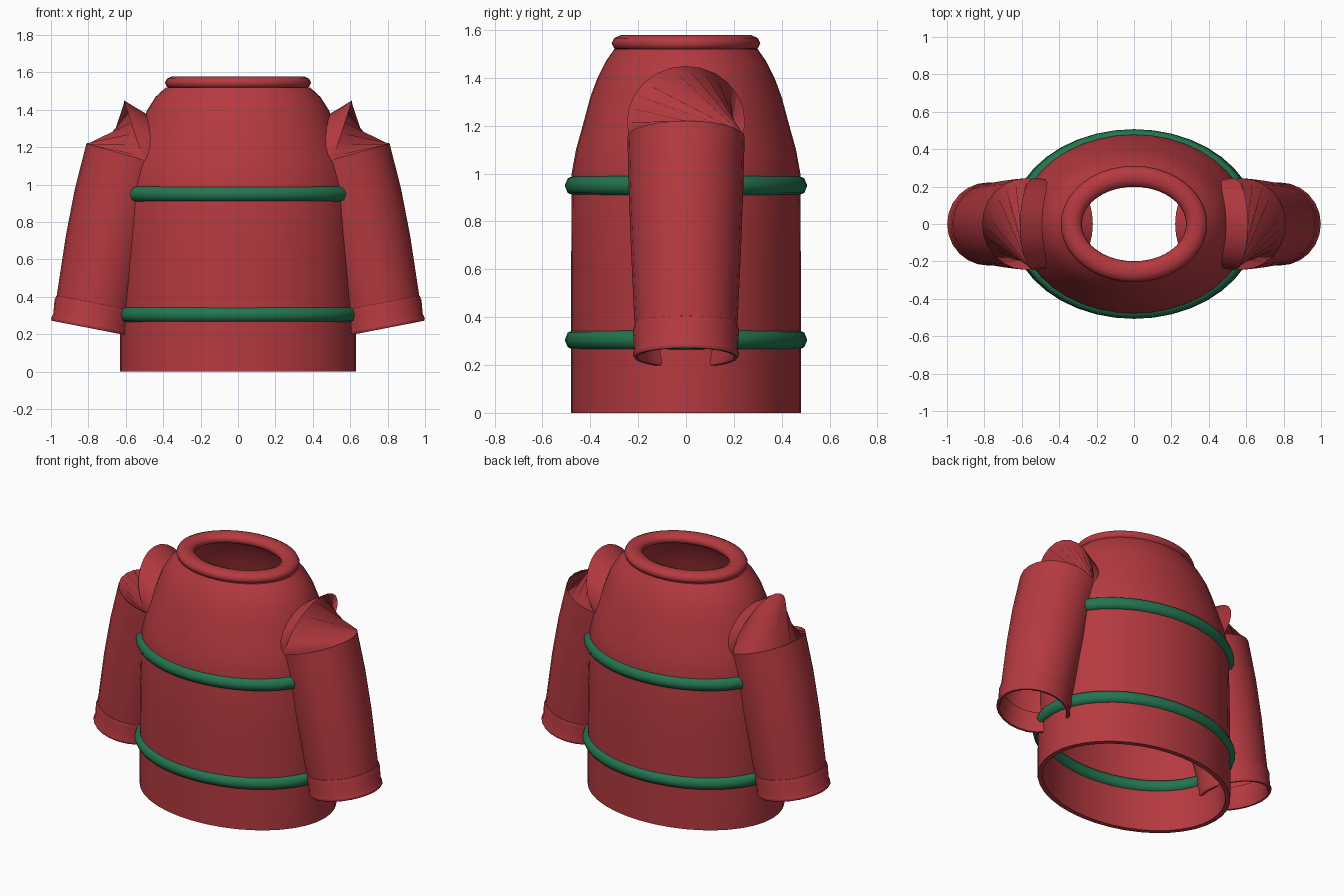
import bpy, bmesh, math

if "Cube" in bpy.data.objects:
    bpy.data.objects.remove(bpy.data.objects["Cube"])


def material(name, rgb):
    m = bpy.data.materials.new(name)
    m.diffuse_color = (*rgb, 1)
    m.use_nodes = True
    m.node_tree.nodes["Principled BSDF"].inputs["Base Color"].default_value = m.diffuse_color
    return m


RED = material("red_wool", (0.46, 0.042, 0.052))
GREEN = material("green_stripe", (0.017, 0.18, 0.08))


def loft(name, rings, mat, closed=False, angle=40):
    """Skin a list of equal-length point rings with quads."""
    bm = bmesh.new()
    rows = [[bm.verts.new(p) for p in ring] for ring in rings]
    n = len(rows[0])
    pairs = list(zip(rows, rows[1:]))
    if closed:
        pairs.append((rows[-1], rows[0]))
    for a, b in pairs:
        for i in range(n):
            j = (i + 1) % n
            bm.faces.new((a[i], a[j], b[j], b[i]))
    bmesh.ops.recalc_face_normals(bm, faces=bm.faces)
    me = bpy.data.meshes.new(name)
    bm.to_mesh(me)
    bm.free()
    me.materials.append(mat)
    ob = bpy.data.objects.new(name, me)
    bpy.context.collection.objects.link(ob)
    bpy.ops.object.select_all(action='DESELECT')
    ob.select_set(True)
    bpy.context.view_layer.objects.active = ob
    bpy.ops.object.shade_smooth_by_angle(angle=math.radians(angle))
    return ob


def ellipse(rx, ry, z, n=40):
    return [(rx * math.cos(t), ry * math.sin(t), z)
            for t in (2 * math.pi * i / n for i in range(n))]


def band(name, rx, ry, z, width, height, mat, sides=8):
    """Elliptical ring with an oval cross-section."""
    rings = []
    for k in range(sides):
        a = 2 * math.pi * k / sides
        w = width * math.cos(a)
        rings.append(ellipse(rx + w, ry + w, z + height * math.sin(a)))
    return loft(name, rings, mat, closed=True, angle=60)


# Torso: hollow oval shell tapering to the neck
outer = [(0.63, 0.48, 0), (0.63, 0.48, 0.2), (0.625, 0.48, 0.6),
         (0.615, 0.478, 1.0), (0.595, 0.46, 1.1), (0.56, 0.432, 1.2),
         (0.515, 0.4, 1.32), (0.485, 0.37, 1.4), (0.44, 0.335, 1.47),
         (0.385, 0.3, 1.52)]
T = 0.03
inner = [(rx - T, ry - T, z) for rx, ry, z in reversed(outer)]
loft("torso", [ellipse(*p) for p in outer + inner], RED, closed=True)

# Collar and stripes
band("collar", 0.335, 0.255, 1.545, 0.056, 0.036, RED, 10)
band("lower_stripe", 0.62, 0.465, 0.305, 0.042, 0.043, GREEN)
band("upper_stripe", 0.61, 0.465, 0.95, 0.042, 0.043, GREEN)


# Sleeves: tilted tubes with a twisted shoulder that enters the torso
def hoop(side, cx, cz, r, tilt, twist=0, n=24):
    ct, st = math.cos(math.radians(tilt)), math.sin(math.radians(tilt))
    pts = []
    for i in range(n):
        a = 2 * math.pi * i / n - math.radians(twist)
        u = r * math.cos(a)
        pts.append((side * (cx + u * ct), r * math.sin(a), cz + u * st))
    return pts


arm = [(0.34, 1.03, 0.22, 123, 90),    # end inside the torso
       (0.533, 1.215, 0.247, 72, 90),  # shoulder peak
       (0.575, 1.153, 0.245, 16),      # top of the straight sleeve
       (0.64, 0.92, 0.239, 13.5),
       (0.695, 0.682, 0.23, 12),
       (0.758, 0.365, 0.215, 11)]
cuff = [(0.757, 0.37, 0.2, 11), (0.758, 0.365, 0.217, 11),
        (0.763, 0.34, 0.222, 11), (0.776, 0.265, 0.216, 11),
        (0.779, 0.25, 0.221, 11), (0.781, 0.24, 0.222, 11),
        (0.783, 0.231, 0.216, 11), (0.783, 0.232, 0.203, 11),
        (0.78, 0.245, 0.197, 11)]
for side, label in ((-1, "left"), (1, "right")):
    loft(label + "_sleeve", [hoop(side, *s) for s in arm], RED)
    loft(label + "_cuff", [hoop(side, *s) for s in cuff], RED, closed=True)
